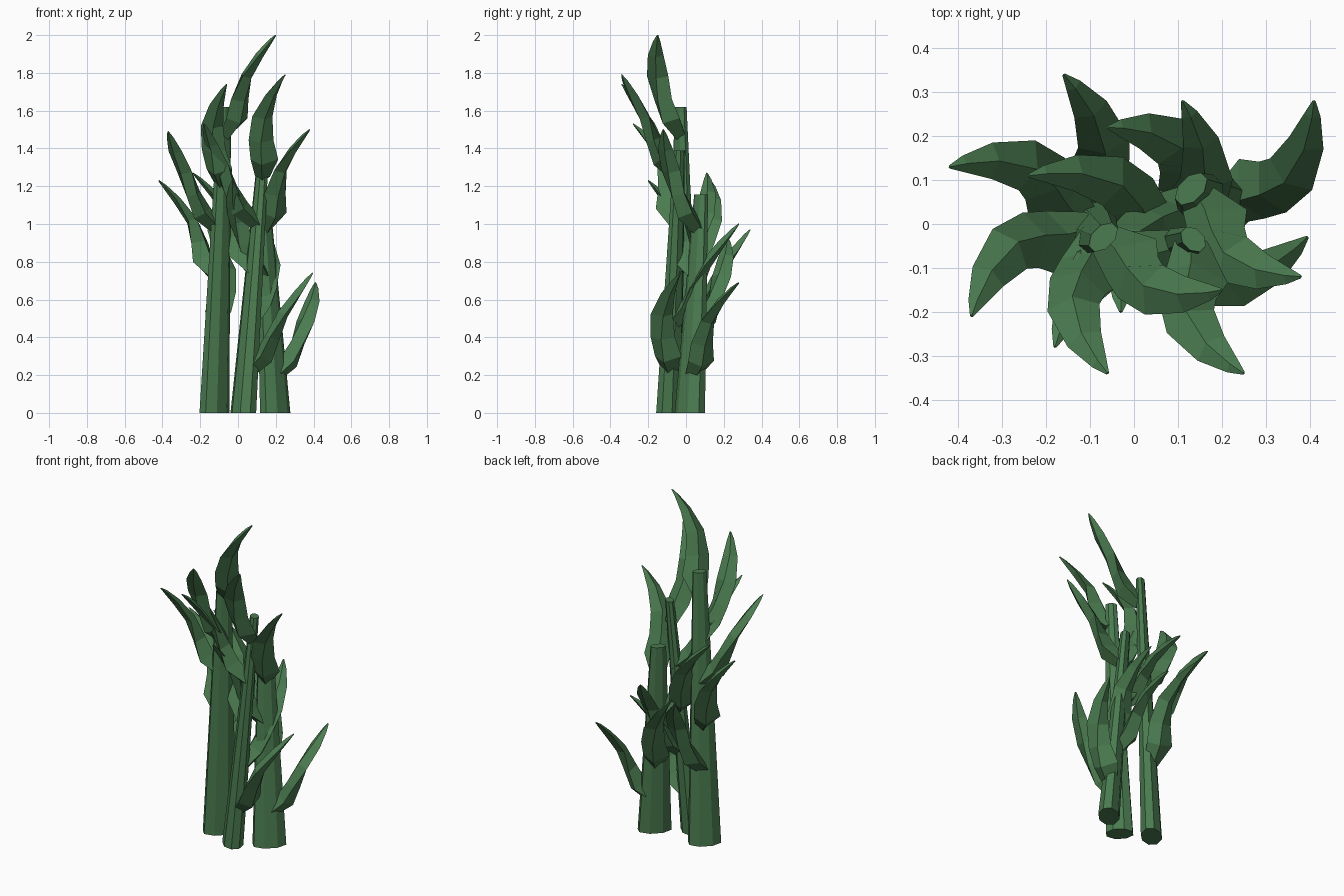
import bpy, math
from mathutils import Vector

if "Cube" in bpy.data.objects:
    bpy.data.objects.remove(bpy.data.objects["Cube"])

mat = bpy.data.materials.new("plant_green")
mat.diffuse_color = (0.07, 0.2, 0.08, 1)
mat.use_nodes = True
mat.node_tree.nodes["Principled BSDF"].inputs["Base Color"].default_value = mat.diffuse_color


def loft(name, rings):
    """Skin a list of equal-sized vertex rings and cap both ends."""
    n = len(rings[0])
    verts = [p for r in rings for p in r]
    faces = [tuple(reversed(range(n))),
             tuple(range((len(rings) - 1) * n, len(rings) * n))]
    for i in range(len(rings) - 1):
        for j in range(n):
            k = (j + 1) % n
            faces.append((i * n + j, i * n + k, (i + 1) * n + k, (i + 1) * n + j))
    me = bpy.data.meshes.new(name)
    me.from_pydata(verts, [], faces)
    me.materials.append(mat)
    ob = bpy.data.objects.new(name, me)
    bpy.context.collection.objects.link(ob)


def stalk(name, base, top, long_r, short_r, angle, top_scale):
    """Tapered, leaning eight-sided stalk with an oval section."""
    c, s = math.cos(math.radians(angle)), math.sin(math.radians(angle))
    rings = []
    for centre, k in ((base, 1), (top, top_scale)):
        ring = []
        for i in range(8):
            a = math.tau * (i + 0.5) / 8
            u, v = long_r * k * math.cos(a), short_r * k * math.sin(a)
            ring.append(Vector(centre) + Vector((u * c - v * s, u * s + v * c, 0)))
        rings.append(ring)
    loft(name, rings)


# leaf stations: along chord, sideways bow, height, right width, left width, thickness
STATIONS = [(0.00, 0.00, 0.00, 0.60, 0.60, 1.1),
            (0.25, 0.11, 0.17, 0.95, 1.35, 1.6),
            (0.37, 0.18, 0.36, 1.00, 1.05, 1.2),
            (0.52, 0.21, 0.59, 0.95, 0.92, 0.9),
            (0.75, 0.15, 0.80, 0.65, 0.65, 0.65),
            (0.92, 0.055, 0.94, 0.30, 0.30, 0.35),
            (1.00, 0.00, 1.00, 0.06, 0.06, 0.1)]


def leaf(name, root, tip, width=0.128, thick=0.065):
    """Curved blade with a diamond section, bowed to one side of its chord."""
    root, tip = Vector(root), Vector(tip)
    chord = Vector((tip.x - root.x, tip.y - root.y, 0))
    right = Vector((chord.y, -chord.x, 0))
    path = [root + chord * s[0] + right * s[1] + Vector((0, 0, (tip.z - root.z) * s[2]))
            for s in STATIONS]
    rings = []
    for i, p in enumerate(path):
        t = (path[min(i + 1, len(path) - 1)] - path[max(i - 1, 0)]).normalized()
        side = t.cross(Vector((0, 0, 1))).normalized()
        up = side.cross(t)
        r, l, d = (STATIONS[i][3] * width / 2, STATIONS[i][4] * width / 2,
                   STATIONS[i][5] * thick / 2)
        rings.append([p + side * r, p + up * d, p - side * l, p - up * d])
    loft(name, rings)


# three stalks
stalk("tall_stalk", (-0.125, 0.0, 0), (-0.07, -0.03, 1.62), 0.096, 0.06, 45, 0.42)
stalk("front_stalk", (0.028, -0.09, 0), (0.135, -0.035, 1.39), 0.08, 0.058, 135, 0.42)
stalk("short_stalk", (0.197, 0.02, 0), (0.13, 0.08, 1.155), 0.098, 0.06, 45, 0.46)

# leaves: root on a stalk, tip in space
LEAVES = [
    ("tall", (-0.07, -0.03, 1.47), (0.20, -0.15, 2.00)),
    ("tall", (-0.08, -0.02, 1.20), (-0.06, -0.34, 1.74)),
    ("tall", (-0.10, -0.01, 0.97), (-0.37, -0.21, 1.49)),
    ("tall", (-0.11, 0.00, 0.71), (-0.42, 0.13, 1.23)),
    ("tall", (-0.12, 0.00, 0.45), (-0.16, 0.34, 0.97)),
    ("front", (0.13, -0.04, 1.25), (0.25, -0.34, 1.79)),
    ("front", (0.11, -0.05, 0.99), (-0.18, -0.28, 1.53)),
    ("front", (0.085, -0.06, 0.74), (-0.24, 0.11, 1.27)),
    ("front", (0.07, -0.07, 0.47), (0.11, 0.28, 1.00)),
    ("front", (0.045, -0.08, 0.21), (0.395, -0.03, 0.74)),
    ("short", (0.14, 0.07, 0.97), (0.38, -0.12, 1.50)),
    ("short", (0.15, 0.06, 0.71), (-0.03, -0.20, 1.23)),
    ("short", (0.17, 0.05, 0.42), (-0.06, 0.22, 0.93)),
    ("short", (0.19, 0.03, 0.19), (0.41, 0.28, 0.69)),
]
for i, (owner, root, tip) in enumerate(LEAVES):
    leaf(f"{owner}_stalk_leaf_{i + 1}", root, tip)
